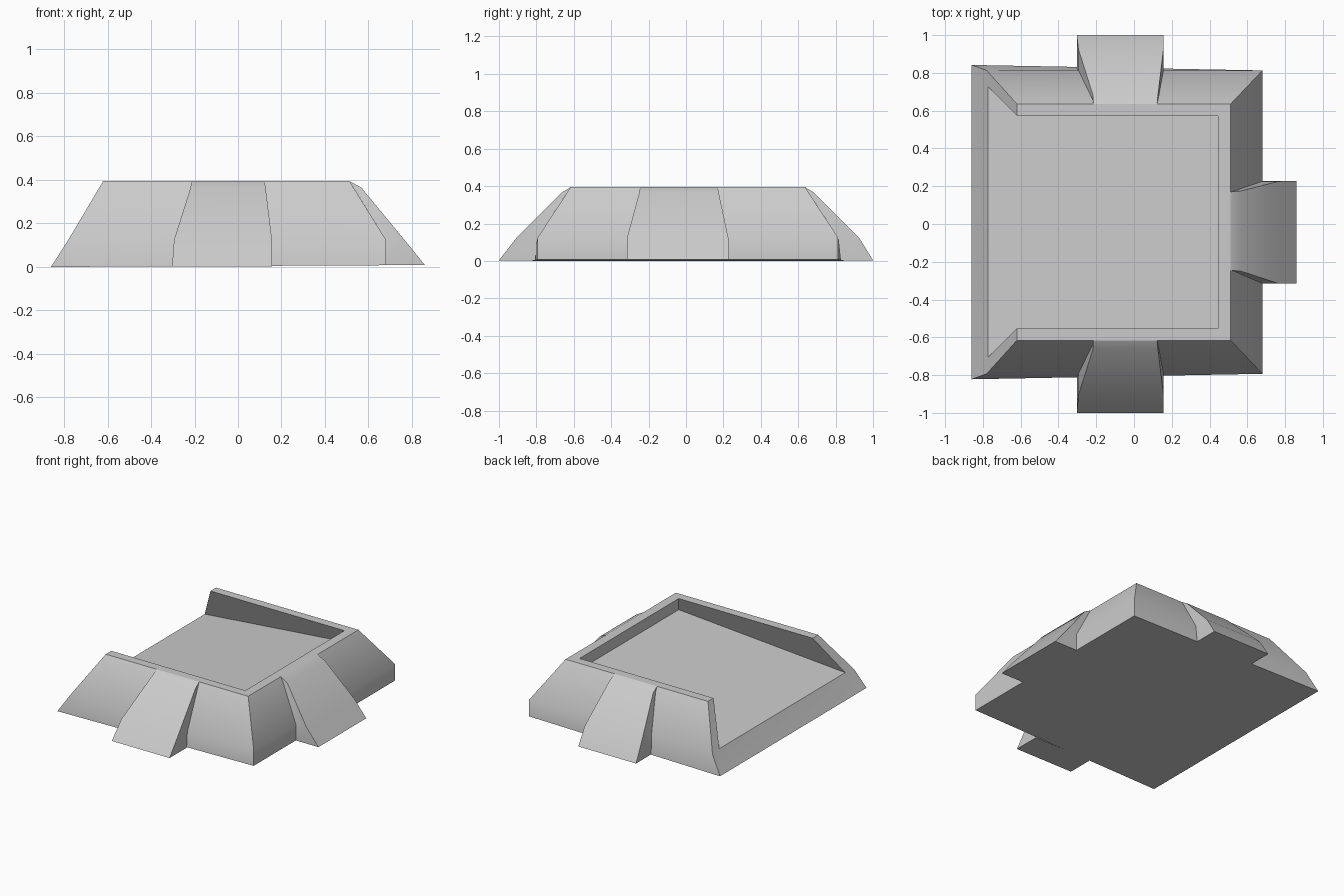
import bpy, bmesh
from math import radians

if "Cube" in bpy.data.objects:
    bpy.data.objects.remove(bpy.data.objects["Cube"])

YC = 0.01          # centre line of the walls in y
RIM = 0.395        # rim height


def finish(bm, name, drop=()):
    bmesh.ops.remove_doubles(bm, verts=bm.verts, dist=0.0005)
    bmesh.ops.recalc_face_normals(bm, faces=bm.faces)
    # hidden faces lying against the body are left out
    bmesh.ops.delete(bm, geom=[f for f in drop if f.is_valid], context='FACES')
    me = bpy.data.meshes.new(name)
    bm.to_mesh(me)
    bm.free()
    ob = bpy.data.objects.new(name, me)
    bpy.context.collection.objects.link(ob)
    bpy.ops.object.select_all(action='DESELECT')
    ob.select_set(True)
    bpy.context.view_layer.objects.active = ob
    bpy.ops.object.shade_smooth_by_angle(angle=radians(35))
    return ob


# Walled body: each ring is (left x, left half width, left z, right x, right half width, right z)
rings = [
    (-0.86, 0.832, 0.0, 0.68, 0.803, 0.008),     # base
    (-0.78, 0.803, 0.125, 0.68, 0.803, 0.125),   # shoulder
    (-0.62, 0.626, RIM, 0.512, 0.626, RIM),      # outer rim
    (-0.62, 0.563, RIM, 0.445, 0.563, RIM),      # inner rim
    (-0.772, 0.715, 0.13, 0.445, 0.563, 0.315),  # sloping floor
]
bm = bmesh.new()
R = []
for lx, lw, lz, rx, rw, rz in rings:
    pts = [(lx, YC - lw, lz), (rx, YC - rw, rz), (rx, YC + rw, rz), (lx, YC + lw, lz)]
    R.append([bm.verts.new(p) for p in pts])
# front, right and back walls, the left side stays open
for a, b in zip(R, R[1:]):
    for i in range(3):
        bm.faces.new((a[i], a[i + 1], b[i + 1], b[i]))
bm.faces.new(R[0][::-1])
bm.faces.new(R[4])
# open-side wall ends and threshold
base, mid, outer, inner, floor = R
for k in (0, 3):
    bm.faces.new((mid[k], outer[k], inner[k], floor[k]))
    bm.faces.new((base[k], mid[k], floor[k]))
bm.faces.new((base[0], floor[0], floor[3], base[3]))
finish(bm, "walled_body")


def buttress(name, rows, place):
    """rows of (low side, high side, outward reach, wall reach, z)"""
    bm = bmesh.new()
    V = []
    for lo, hi, out, back, z in rows:
        pts = [(lo, back), (lo, out), (hi, out), (hi, back)]
        V.append([bm.verts.new(place(a, o, z)) for a, o in pts])
    hidden = []
    for a, b in zip(V, V[1:]):
        for i in range(4):
            j = (i + 1) % 4
            f = bm.faces.new((a[i], a[j], b[j], b[i]))
            if i == 3:
                hidden.append(f)
    bm.faces.new(V[0])
    bm.faces.new(V[-1])
    finish(bm, name, hidden)


# Front and back buttresses
for name, s, tip in (("front_buttress", -1, 1.01), ("back_buttress", 1, 0.99)):
    rows = [
        (-0.303, 0.156, tip, 0.816, 0.003),
        (-0.294, 0.156, 0.915, 0.803, 0.125),
        (-0.218, 0.127, 0.675, 0.646, 0.365),
        (-0.215, 0.122, 0.626, 0.626, RIM),
    ]
    buttress(name, rows, lambda a, o, z, s=s: (a, YC + s * o, z))

# Right buttress
rows = [
    (-0.315, 0.228, 0.86, 0.68, 0.008),
    (-0.315, 0.226, 0.765, 0.68, 0.125),
    (-0.25, 0.175, 0.567, 0.531, 0.365),
    (-0.245, 0.17, 0.512, 0.512, RIM),
]
buttress("right_buttress", rows, lambda a, o, z: (o, a, z))
